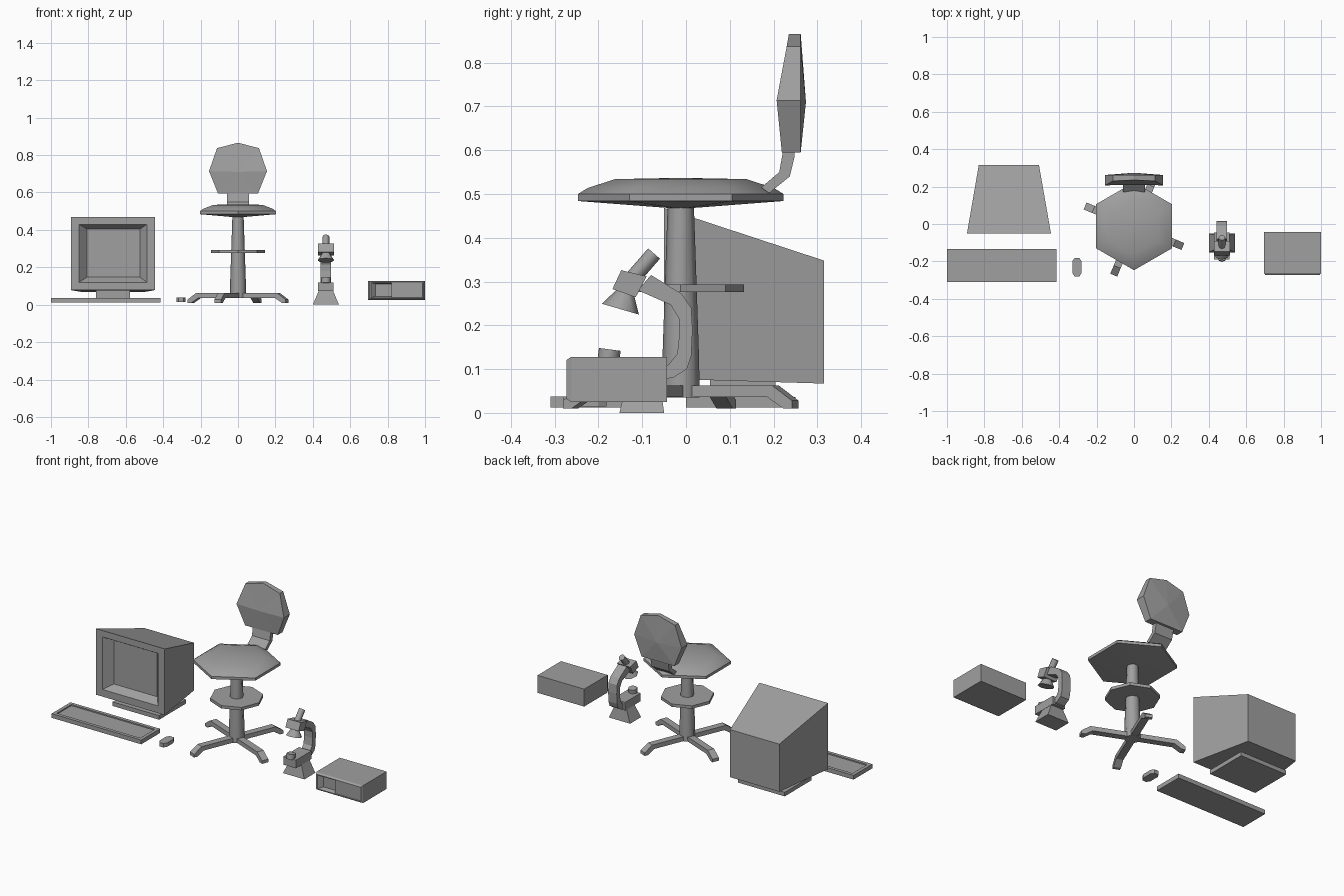
import bpy, bmesh, math
from mathutils import Matrix, Vector

if "Cube" in bpy.data.objects:
    bpy.data.objects.remove(bpy.data.objects["Cube"], do_unlink=True)

GREY = (0.35, 0.35, 0.35, 1)
mat = bpy.data.materials.new("plain grey")
mat.use_nodes = True
mat.diffuse_color = GREY
mat.node_tree.nodes["Principled BSDF"].inputs["Base Color"].default_value = GREY


def finish(name, bm, smooth=None):
    bmesh.ops.recalc_face_normals(bm, faces=bm.faces)
    mesh = bpy.data.meshes.new(name)
    bm.to_mesh(mesh)
    bm.free()
    mesh.materials.append(mat)
    ob = bpy.data.objects.new(name, mesh)
    bpy.context.collection.objects.link(ob)
    if smooth:
        bpy.ops.object.select_all(action="DESELECT")
        bpy.context.view_layer.objects.active = ob
        ob.select_set(True)
        bpy.ops.object.shade_smooth_by_angle(angle=math.radians(smooth))
    return ob


def loft(name, rings, smooth=None, tips=(None, None)):
    """Skin equal rings of points; each end is a flat cap or a fan to a tip."""
    bm = bmesh.new()
    rows = [[bm.verts.new(p) for p in ring] for ring in rings]
    n = len(rows[0])
    for a, b in zip(rows, rows[1:]):
        for i in range(n):
            j = (i + 1) % n
            bm.faces.new((a[i], a[j], b[j], b[i]))
    for row, tip in ((rows[0], tips[0]), (rows[-1], tips[1])):
        if tip is None:
            bm.faces.new(row)
        else:
            t = bm.verts.new(tip)
            for i in range(n):
                bm.faces.new((row[i], row[(i + 1) % n], t))
    return finish(name, bm, smooth)


def rect_y(x0, x1, z0, z1, y):
    return [(x0, y, z0), (x1, y, z0), (x1, y, z1), (x0, y, z1)]


def rect_z(x0, x1, y0, y1, z):
    return [(x0, y0, z), (x1, y0, z), (x1, y1, z), (x0, y1, z)]


def box(name, x0, x1, y0, y1, z0, z1):
    return loft(name, [rect_z(x0, x1, y0, y1, z) for z in (z0, z1)])


def prism(name, profile, cx, half):
    """Side profile of (y, z) points, extruded along x."""
    return loft(name, [[(x, y, z) for y, z in profile] for x in (cx - half, cx + half)])


def ngon(n, r, z, cy, turn=0):
    return [(r * math.cos(turn + math.tau * i / n), cy + r * math.sin(turn + math.tau * i / n), z)
            for i in range(n)]


def cone(name, a, b, r1, r2, sides=8):
    a, b = Vector(a), Vector(b)
    bm = bmesh.new()
    turn = (b - a).to_track_quat("Z", "Y").to_matrix().to_4x4()
    bmesh.ops.create_cone(bm, cap_ends=True, segments=sides, radius1=r1, radius2=r2,
                          depth=(b - a).length, matrix=Matrix.Translation((a + b) / 2) @ turn)
    return finish(name, bm, 50)


# Monitor: tapered case with a sunken screen, neck and foot
loft("monitor_case", [
    rect_y(-0.807, -0.524, 0.147, 0.404, -0.005),
    rect_y(-0.85, -0.487, 0.12, 0.43, -0.05),
    rect_y(-0.893, -0.444, 0.078, 0.468, -0.05),
    rect_y(-0.83, -0.508, 0.067, 0.348, 0.315)])
box("monitor_neck", -0.76, -0.578, 0.055, 0.205, 0.03, 0.08)
box("monitor_foot", -0.82, -0.515, 0.0, 0.25, 0.012, 0.036)

# Keyboard with sunken key bed, and mouse
loft("keyboard", [
    rect_z(-0.98, -0.435, -0.29, -0.155, 0.03),
    rect_z(-0.98, -0.435, -0.29, -0.155, 0.037),
    rect_z(-1.0, -0.415, -0.31, -0.135, 0.037),
    rect_z(-1.0, -0.415, -0.31, -0.135, 0.012)])
mouse = [(-0.318, -0.28), (-0.292, -0.28), (-0.28, -0.26), (-0.28, -0.2),
         (-0.292, -0.182), (-0.318, -0.182), (-0.33, -0.2), (-0.33, -0.26)]
loft("mouse", [[(x, y, z) for x, y in mouse] for z in (0.015, 0.038)])

# Chair seat: hexagonal cushion with a soft dome
CY = -0.012
seat_rings = [(0.235, 0.484), (0.235, 0.5), (0.212, 0.514), (0.15, 0.534)]
loft("seat", [ngon(6, r, z, CY, math.pi / 6) for r, z in seat_rings], 35,
     tips=((0, CY, 0.466), (0, CY, 0.537)))

# Chair post, foot ring and four bent legs
loft("chair_post", [ngon(8, 0.043, 0.035, CY), ngon(8, 0.042, 0.12, CY),
                    ngon(8, 0.03, 0.475, CY)], 50)
loft("foot_ring", [ngon(8, 0.144, z, CY) for z in (0.276, 0.293)])
leg = [(0, 0.062), (0.235, 0.062), (0.283, 0.028), (0.283, 0.01),
       (0.262, 0.01), (0.222, 0.036), (0, 0.036)]
for i in range(4):
    ob = prism(f"chair_leg_{i + 1}", leg, 0, 0.02)
    ob.location = (0, CY, 0)
    ob.rotation_euler.z = math.radians(-22.5 + 90 * i)

# Backrest: seven-sided pad, bowed at the front, and its bent bracket
half = [(0.112, 0.837, 0.23), (0.155, 0.714, 0.207), (0.107, 0.595, 0.219)]
outline = [(0, 0.866, 0.235)] + half + [(-x, z, y) for x, z, y in reversed(half)]
loft("backrest", [[(x, y, z) for x, z, y in outline], [(x, 0.262, z) for x, z, y in outline]],
     tips=((0, 0.208, 0.71), (0, 0.274, 0.71)))
prism("backrest_bracket", [(0.248, 0.6), (0.248, 0.585), (0.237, 0.54), (0.19, 0.502),
                           (0.172, 0.515), (0.213, 0.55), (0.222, 0.6)], 0, 0.058)

# Microscope: flared base, stage, curved arm, head, objective and eyepiece
MX = 0.47
loft("microscope_base", [rect_z(MX - 0.07, MX + 0.07, -0.152, -0.05, 0),
                         rect_z(MX - 0.038, MX + 0.038, -0.135, -0.06, 0.075)])
box("microscope_stage", MX - 0.041, MX + 0.041, -0.19, -0.045, 0.072, 0.12)
cone("specimen_holder", (MX, -0.178, 0.115), (MX, -0.174, 0.145), 0.025, 0.025)
prism("microscope_arm", [(-0.07, 0.076), (-0.03, 0.08), (0.002, 0.1), (0.012, 0.13), (0.015, 0.19),
                         (0.012, 0.24), (-0.01, 0.272), (-0.08, 0.315), (-0.11, 0.28),
                         (-0.035, 0.247), (-0.016, 0.215), (-0.015, 0.18), (-0.02, 0.135),
                         (-0.04, 0.11), (-0.07, 0.105)], MX, 0.028)
prism("microscope_head", [(-0.168, 0.283), (-0.148, 0.326), (-0.09, 0.312), (-0.115, 0.264)],
      MX, 0.043)
cone("objective", (MX, -0.15, 0.237), (MX, -0.136, 0.285), 0.044, 0.015)
cone("eyepiece", (MX, -0.12, 0.31), (MX, -0.073, 0.364), 0.018, 0.018)

# Computer case: chamfered front rim, slanted recess and a raised front panel
loft("computer_case", [
    rect_y(0.735, 0.985, 0.045, 0.112, -0.25),
    rect_y(0.71, 0.988, 0.037, 0.117, -0.273),
    rect_y(0.702, 0.993, 0.032, 0.121, -0.273),
    rect_y(0.695, 1.0, 0.025, 0.128, -0.262),
    rect_y(0.695, 1.0, 0.025, 0.128, -0.043)])
box("computer_front_panel", 0.822, 0.988, -0.27, -0.248, 0.037, 0.117)
